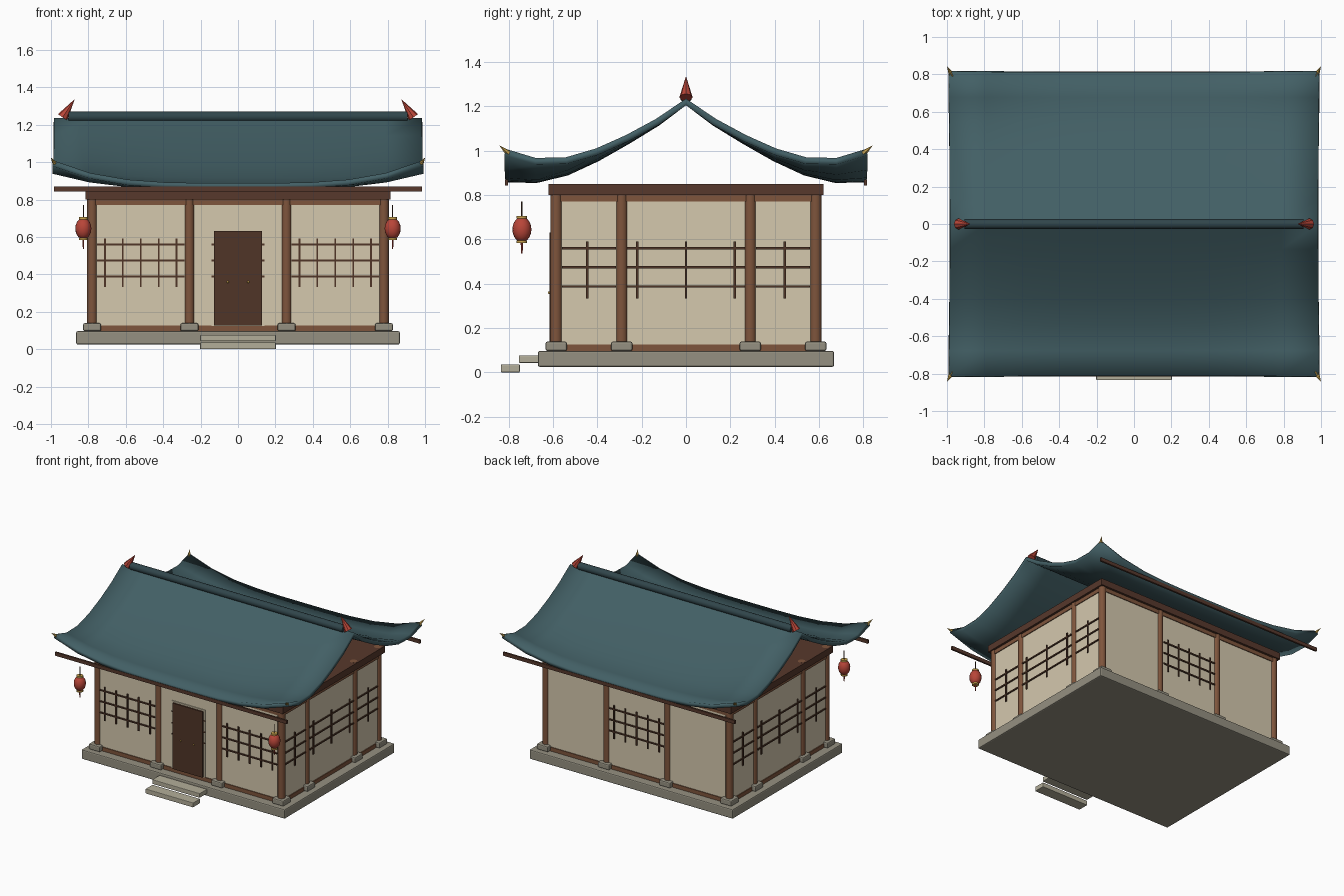
import bpy, bmesh, math
from mathutils import Vector

if "Cube" in bpy.data.objects:
    bpy.data.objects.remove(bpy.data.objects["Cube"])

def mat(name, r, g, b):
    m = bpy.data.materials.new(name)
    m.diffuse_color = (r, g, b, 1)
    m.use_nodes = True
    m.node_tree.nodes["Principled BSDF"].inputs["Base Color"].default_value = m.diffuse_color
    return m

STONE = mat("stone", 0.30, 0.28, 0.22)
STEP = mat("pale_stone", 0.45, 0.42, 0.32)
PLASTER = mat("plaster", 0.66, 0.58, 0.42)
WOOD = mat("wood", 0.21, 0.09, 0.045)
BEAM = mat("beam_wood", 0.095, 0.04, 0.025)
DARK = mat("dark_wood", 0.08, 0.035, 0.02)
TILE = mat("roof_tile", 0.055, 0.115, 0.13)
RIDGE = mat("ridge_tile", 0.03, 0.06, 0.07)
RED = mat("red", 0.48, 0.06, 0.04)
GOLD = mat("gold", 0.6, 0.38, 0.08)

def finish(bm, name, m, smooth=None):
    me = bpy.data.meshes.new(name)
    bm.to_mesh(me)
    bm.free()
    me.materials.append(m)
    ob = bpy.data.objects.new(name, me)
    bpy.context.collection.objects.link(ob)
    if smooth:
        bpy.ops.object.select_all(action='DESELECT')
        ob.select_set(True)
        bpy.context.view_layer.objects.active = ob
        bpy.ops.object.shade_smooth_by_angle(angle=math.radians(smooth))
    return ob

def box(name, c, s, m, bevel=0):
    bm = bmesh.new()
    bmesh.ops.create_cube(bm, size=1)
    for v in bm.verts:
        v.co = Vector([c[i] + v.co[i] * s[i] for i in range(3)])
    if bevel:
        bmesh.ops.bevel(bm, geom=bm.edges[:], offset=bevel, segments=2, profile=0.5, affect='EDGES')
    return finish(bm, name, m)

def cone(name, a, b, r1, r2, m, n=12, smooth=40):
    a, b = Vector(a), Vector(b)
    bm = bmesh.new()
    bmesh.ops.create_cone(bm, cap_ends=True, segments=n, radius1=r1, radius2=r2, depth=(b - a).length)
    q = (b - a).to_track_quat('Z', 'Y')
    for v in bm.verts:
        v.co = (a + b) / 2 + q @ v.co
    return finish(bm, name, m, smooth)

def ball(name, c, s, m):
    bm = bmesh.new()
    bmesh.ops.create_uvsphere(bm, u_segments=16, v_segments=10, radius=1)
    for v in bm.verts:
        v.co = Vector([c[i] + v.co[i] * s[i] for i in range(3)])
    return finish(bm, name, m, 60)

WX, WY = 0.78, 0.585

# Stone platform and front steps
box("platform", (0, 0, 0.061), (1.73, 1.336, 0.072), STONE, 0.008)
box("lower_step", (0, -0.792, 0.018), (0.405, 0.085, 0.036), STEP, 0.004)
box("upper_step", (0, -0.709, 0.06), (0.405, 0.09, 0.034), STEP, 0.004)

# Walls with sills and head beams
for s in (-1, 1):
    for name, z, h, t, m in (("wall", 0.45, 0.71, 0.024, PLASTER),
                             ("sill", 0.11, 0.034, 0.036, WOOD),
                             ("head_beam", 0.787, 0.034, 0.036, WOOD)):
        box(name + "_long", (0, s * WY, z), (2 * WX, t, h), m)
        box(name + "_end", (s * WX, 0, z), (t, 2 * WY, h), m)
box("wall_plate", (0, 0, 0.8255), (1.63, 1.24, 0.05), BEAM)

# Pillars on stone pads
spots = [(x, s * WY) for s in (-1, 1) for x in (-0.78, -0.26, 0.26, 0.78)]
spots += [(s * WX, y) for s in (-1, 1) for y in (-0.29, 0.29)]
for x, y in spots:
    box("pillar_pad", (x, y, 0.118), (0.096, 0.096, 0.042), STONE, 0.008)
    cone("pillar", (x, y, 0.13), (x, y, 0.851), 0.027, 0.027, WOOD)

# Window lattices: along x on the long walls, along y on the end walls
def lattice(side, axis, centre, width, offsets):
    def bar(name, u, z, lu, lz):
        d = 0.014
        if axis == 'x':
            box(name, (u, side * (WY + 0.013), z), (lu, d, lz), DARK)
        else:
            box(name, (side * (WX + 0.013), u, z), (d, lu, lz), DARK)
    for z in (0.388, 0.474, 0.56):
        bar("lattice_rail", centre, z, width, 0.01)
    for o in offsets:
        bar("lattice_bar", centre + o, 0.4625, 0.01, 0.257)

five = [0.096 * k for k in range(-2, 3)]
for s in (-1, 1):
    lattice(-1, 'x', s * 0.52, 0.466, five)
    lattice(s, 'y', 0, 0.53, (-0.22, 0, 0.22))
    for t in (-1, 1):
        lattice(s, 'y', t * 0.4375, 0.245, (t * 0.008,))
lattice(1, 'x', 0, 0.466, five)
lattice(-1, 'x', 0, 0.286, ())

# Door
box("door_frame", (0, -0.594, 0.384), (0.284, 0.02, 0.518), PLASTER)
box("door", (0, -0.6, 0.379), (0.255, 0.03, 0.506), DARK)
for s in (-1, 1):
    ball("door_knob", (s * 0.055, -0.617, 0.36), (0.006, 0.006, 0.006), GOLD)

# Sweeping roof: concave profile, corners lifted
heights = [1.235, 1.140, 1.057, 0.980, 0.917, 0.884, 0.888]
NX = 10
bm = bmesh.new()
rows = []
for j in range(-6, 7):
    t = abs(j) / 6
    row = []
    for i in range(NX + 1):
        u = -1 + 2 * i / NX
        row.append(bm.verts.new((0.985 * u, 0.813 * j / 6,
                                 heights[abs(j)] + 0.12 * t ** 2 * abs(u) ** 3.6)))
    rows.append(row)
for j in range(12):
    for i in range(NX):
        bm.faces.new((rows[j][i], rows[j][i + 1], rows[j + 1][i + 1], rows[j + 1][i]))
roof = finish(bm, "roof", TILE, 30)
mod = roof.modifiers.new("thickness", 'SOLIDIFY')
mod.thickness = 0.03
mod.offset = -1

# Ridge roll, ridge horns, corner tips and eave poles
cone("ridge", (-0.905, 0, 1.243), (0.905, 0, 1.243), 0.028, 0.028, RIDGE, 12)
for s in (-1, 1):
    cone("ridge_horn", (s * 0.938, 0, 1.24), (s * 0.873, 0, 1.337), 0.03, 0, RED, 8, 20)
    box("eave_pole", (0, s * 0.809, 0.857), (1.97, 0.014, 0.027), BEAM)
    for t in (-1, 1):
        cone("corner_tip", (s * 0.975, t * 0.797, 0.985), (s * 1.0, t * 0.843, 1.025), 0.016, 0, GOLD, 6, 20)

# Hanging lanterns
for s in (-1, 1):
    x, y = s * 0.827, -0.74
    cone("lantern_cord", (x, y, 0.69), (x, y, 0.772), 0.003, 0.003, DARK, 6)
    ball("lantern_body", (x, y, 0.645), (0.043, 0.043, 0.057), RED)
    for z in (0.589, 0.7):
        cone("lantern_cap", (x, y, z - 0.006), (x, y, z + 0.006), 0.024, 0.024, GOLD)
    cone("lantern_tassel", (x, y, 0.537), (x, y, 0.587), 0.003, 0.006, RED, 6)
